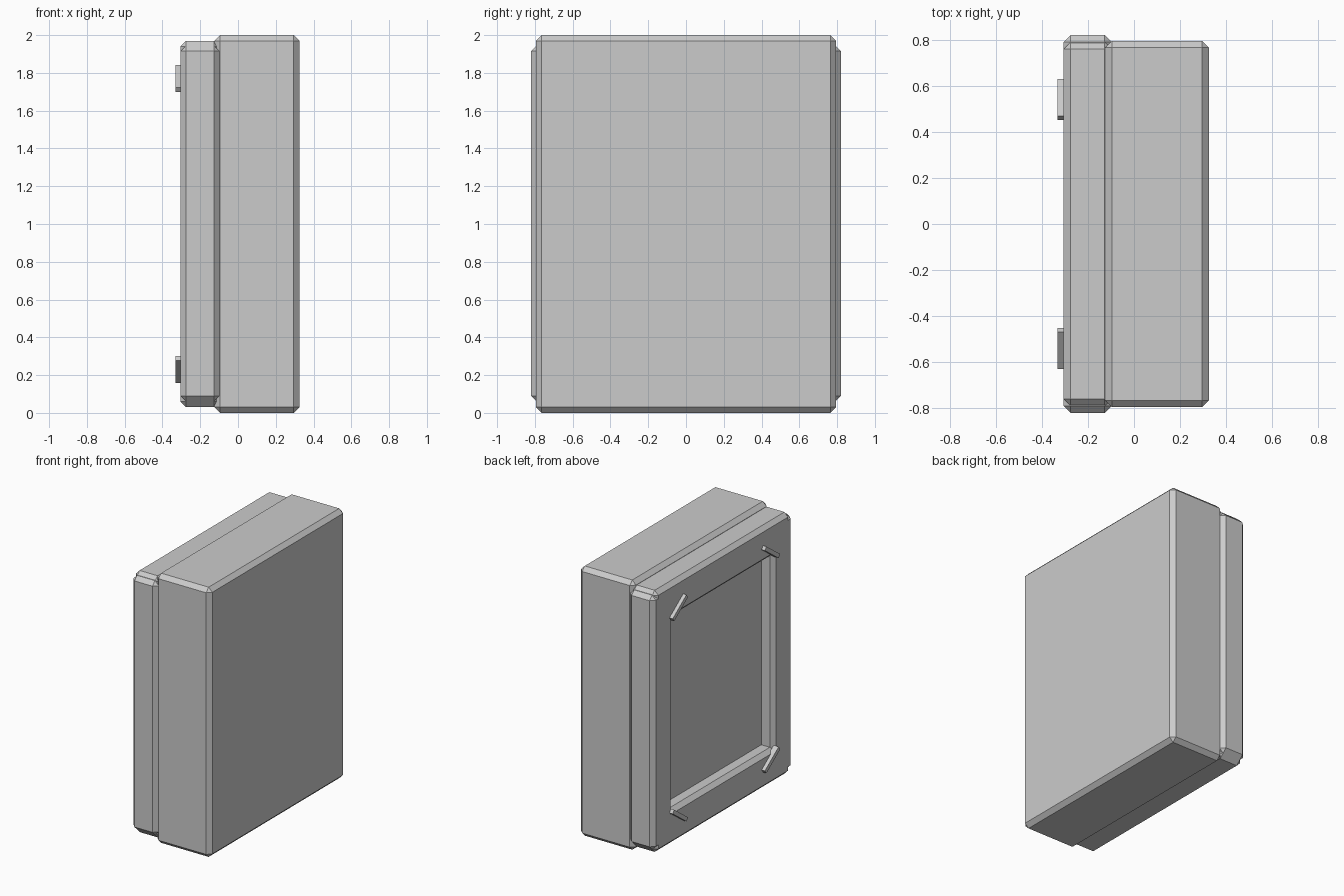
import bpy
import math

if "Cube" in bpy.data.objects:
    bpy.data.objects.remove(bpy.data.objects["Cube"], do_unlink=True)

grey = bpy.data.materials.new("plain_grey")
grey.use_nodes = True
colour = (0.6, 0.6, 0.6, 1)
grey.diffuse_color = colour
grey.node_tree.nodes["Principled BSDF"].inputs["Base Color"].default_value = colour


def block(name, low, high, chamfer=0.03, tilt=0):
    """Box between two corners with flat chamfered edges, tilted about x."""
    centre = [(a + b) / 2 for a, b in zip(low, high)]
    bpy.ops.mesh.primitive_cube_add(size=1, location=centre)
    ob = bpy.context.object
    ob.name = name
    ob.scale = [b - a for a, b in zip(low, high)]
    bpy.ops.object.transform_apply(location=False, rotation=False, scale=True)
    ob.rotation_euler.x = tilt
    ob.data.materials.append(grey)
    if chamfer:
        bevel = ob.modifiers.new("chamfer", "BEVEL")
        bevel.width = chamfer
        bevel.segments = 1
    return ob


# Deep main body
block("main_body", (-0.125, -0.795, 0), (0.325, 0.795, 2))

# Frame: two upright stiles and two cross rails
back, face = -0.098, -0.305
for side, y in (("left", 0.705), ("right", -0.705)):
    block(side + "_stile", (face, y - 0.115, 0.06), (back, y + 0.115, 1.945))
for level, z in (("top", 1.84), ("bottom", 0.16)):
    block(level + "_rail", (face, -0.79, z - 0.13), (back, 0.79, z + 0.13))

# Panel recessed inside the frame
block("recessed_panel", (-0.205, -0.62, 0.26), (-0.11, 0.62, 1.74), 0)

# Turn clips set diagonally across the four corners of the opening
for level, z, up in (("top", 1.77, 1), ("bottom", 0.23, -1)):
    for side, y, across in (("back", 0.54, 1), ("front", -0.54, -1)):
        block(level + "_" + side + "_clip",
              (-0.332, y - 0.1, z - 0.015), (-0.29, y + 0.1, z + 0.015),
              0, -up * across * math.radians(36))
